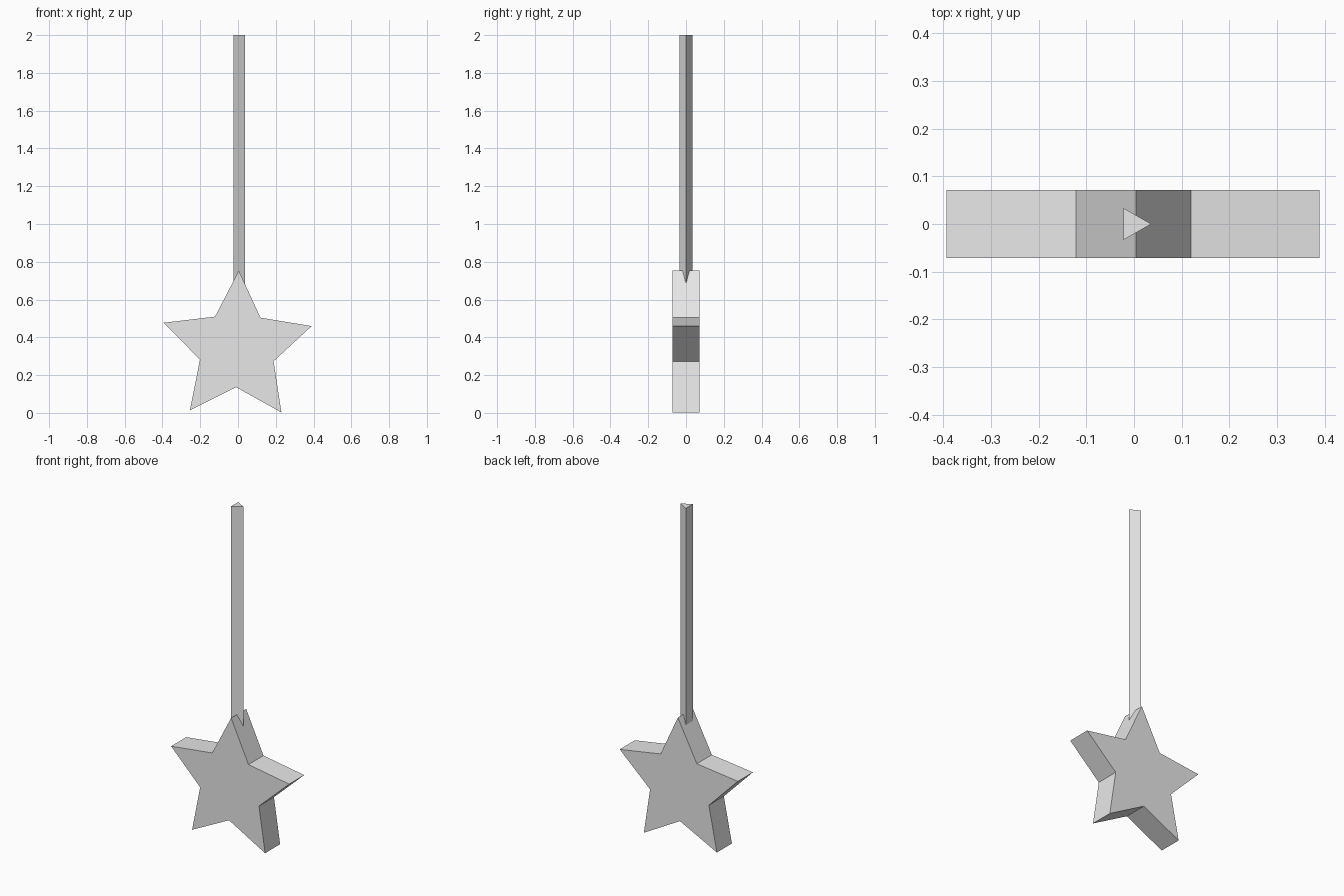
import bpy
from math import sin, cos, pi, radians

if "Cube" in bpy.data.objects:
    bpy.data.objects.remove(bpy.data.objects["Cube"])

grey = bpy.data.materials.new("light_grey")
grey.use_nodes = True
grey.diffuse_color = (0.8, 0.8, 0.8, 1)
grey.node_tree.nodes["Principled BSDF"].inputs["Base Color"].default_value = (0.8, 0.8, 0.8, 1)


def prism(name, bottom, top):
    """Closed prism between two matching outlines."""
    n = len(bottom)
    faces = [tuple(reversed(range(n))), tuple(range(n, 2 * n))]
    faces += [(i, (i + 1) % n, n + (i + 1) % n, n + i) for i in range(n)]
    mesh = bpy.data.meshes.new(name)
    mesh.from_pydata(bottom + top, [], faces)
    mesh.materials.append(grey)
    obj = bpy.data.objects.new(name, mesh)
    bpy.context.collection.objects.link(obj)
    return obj


# Five-pointed star head, tilted slightly
def star_outline(y):
    pts = []
    for i in range(10):
        r = 0.205 if i % 2 else 0.412
        a = radians(1.3) + i * pi / 5
        pts.append((-0.005 + r * sin(a), y, 0.341 + r * cos(a)))
    return pts


prism("star_head", star_outline(0.071), star_outline(-0.071)).data.flip_normals()


# Three-sided handle rising from the top point of the star
def handle_outline(z):
    return [(-0.003 + 0.039 * cos(i * 2 * pi / 3), 0.039 * sin(i * 2 * pi / 3), z)
            for i in range(3)]


prism("handle", handle_outline(0.6), handle_outline(2.0))
